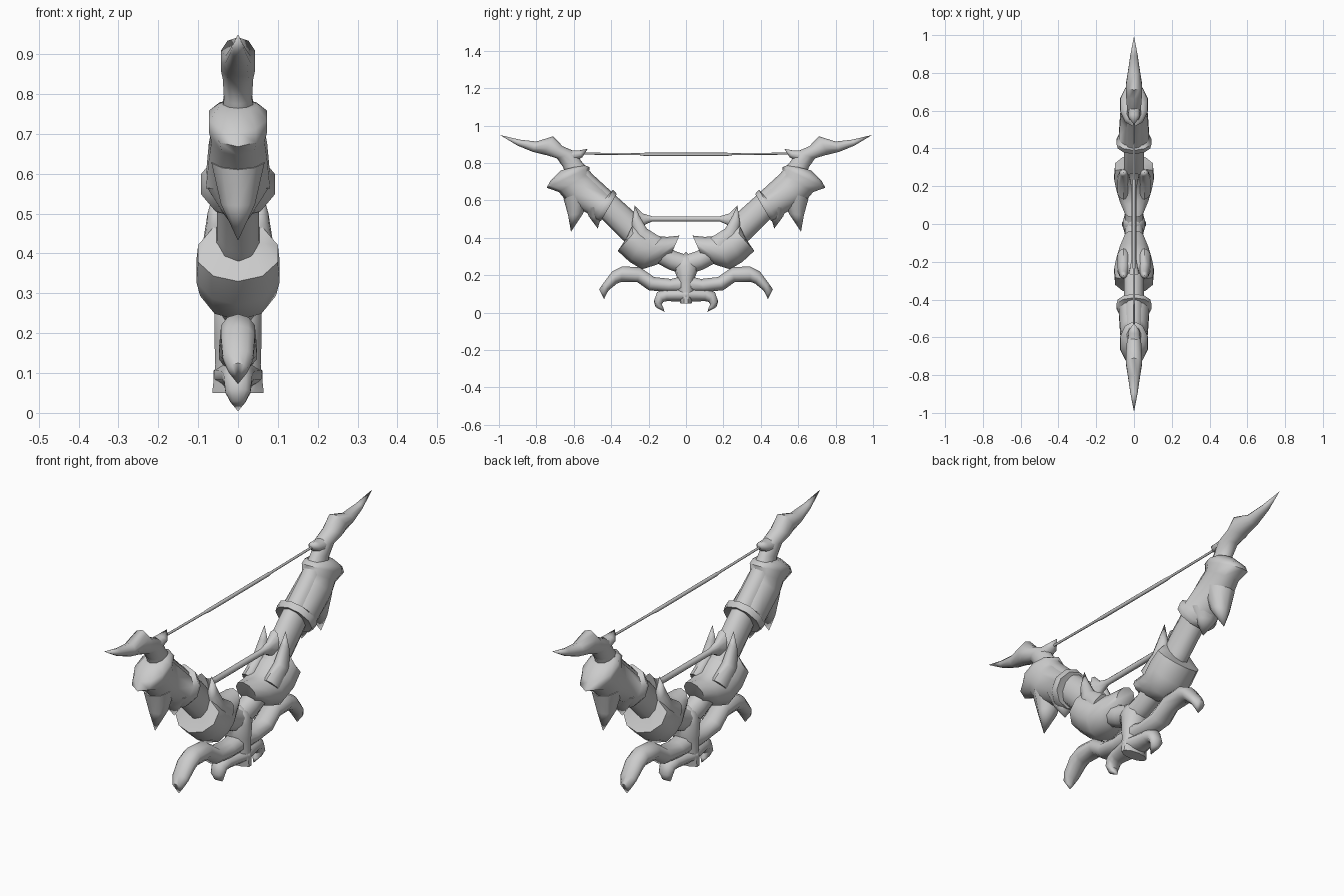
import bpy, bmesh, math
from mathutils import Vector

grey = bpy.data.materials.new("plain_grey")
grey.diffuse_color = (0.6, 0.6, 0.6, 1)
SIDES = 10


def loft(name, stations, tip=None, x=0.0, mirror=(False, True, False)):
    """Skin oval rings; each station is (y1, z1, y2, z2, half width in x)."""
    bm = bmesh.new()
    rings = []
    for y1, z1, y2, z2, hx in stations:
        a, b = Vector((x, y1, z1)), Vector((x, y2, z2))
        mid, half = (a + b) / 2, (a - b) / 2
        ring = []
        for i in range(SIDES):
            t = 2 * math.pi * i / SIDES
            ring.append(bm.verts.new(mid + half * math.cos(t) + Vector((hx * math.sin(t), 0, 0))))
        rings.append(ring)
    for r, s in zip(rings, rings[1:]):
        for i in range(SIDES):
            j = (i + 1) % SIDES
            bm.faces.new((r[i], r[j], s[j], s[i]))
    bm.faces.new(rings[0])
    if tip:
        p = bm.verts.new((x, tip[0], tip[1]))
        for i in range(SIDES):
            bm.faces.new((rings[-1][i], rings[-1][(i + 1) % SIDES], p))
    else:
        bm.faces.new(rings[-1])
    bmesh.ops.recalc_face_normals(bm, faces=bm.faces)
    mesh = bpy.data.meshes.new(name)
    bm.to_mesh(mesh)
    bm.free()
    mesh.materials.append(grey)
    ob = bpy.data.objects.new(name, mesh)
    bpy.context.collection.objects.link(ob)
    if any(mirror):
        m = ob.modifiers.new("mirror", 'MIRROR')
        m.use_axis = mirror
        m.use_mirror_merge = False
    bpy.ops.object.select_all(action='DESELECT')
    ob.select_set(True)
    bpy.context.view_layer.objects.active = ob
    bpy.ops.object.shade_smooth_by_angle(angle=math.radians(50))
    return ob


# Curved limb ending in a horn
loft("limb", [
    (0, .31, 0, .20, .05), (.06, .33, .09, .23, .05), (.20, .43, .26, .32, .06),
    (.28, .54, .35, .40, .055), (.38, .63, .45, .50, .055), (.50, .74, .62, .62, .055),
    (.56, .81, .655, .775, .037), (.59, .86, .69, .825, .04), (.66, .89, .745, .842, .045),
    (.71, .943, .76, .845, .045), (.80, .915, .82, .86, .033), (.89, .925, .90, .893, .02),
], tip=(.995, .95))

# Small thorn where the string is tied
loft("string_thorn", [(.64, .87, .62, .80, .035), (.58, .866, .555, .83, .03)], tip=(.525, .876))

# Upper sleeve with a rolled lip at each end
loft("sleeve", [
    (.385, .615, .445, .51, .07), (.37, .635, .455, .49, .09), (.39, .658, .485, .49, .097),
    (.41, .635, .505, .52, .085), (.50, .725, .63, .585, .077), (.52, .745, .68, .645, .07),
    (.515, .778, .745, .668, .077), (.54, .788, .725, .705, .076), (.57, .785, .67, .76, .05),
])
loft("sleeve_outer_spike", [(.50, .66, .655, .61, .07), (.55, .53, .63, .52, .045)], tip=(.615, .432))
loft("sleeve_inner_spike", [(.43, .57, .54, .56, .08), (.455, .505, .52, .515, .045)], tip=(.472, .45))

# Lower guard with flared rim
loft("guard", [
    (.035, .412, .085, .30, .05), (.10, .405, .16, .255, .08), (.16, .41, .235, .232, .10),
    (.20, .44, .30, .27, .11), (.24, .47, .365, .33, .105), (.27, .50, .325, .385, .07),
])
loft("guard_blade", [
    (.13, .40, .22, .30, .035), (.21, .45, .27, .38, .035), (.25, .52, .29, .47, .022),
], tip=(.275, .575), x=.055, mirror=(True, True, False))

# Cross bar with flared ends, and the string
loft("cross_bar", [
    (-.27, .57, -.25, .44, .03), (-.23, .53, -.22, .47, .02), (-.18, .515, -.18, .488, .014),
    (.18, .515, .18, .488, .014), (.23, .53, .22, .47, .02), (.27, .57, .25, .44, .03),
], mirror=(False, False, False))
loft("string", [
    (-.57, .856, -.57, .845, .005), (-.25, .853, -.25, .842, .006), (-.22, .855, -.22, .838, .008),
    (.22, .855, .22, .838, .008), (.25, .853, .25, .842, .006), (.57, .856, .57, .845, .005),
], mirror=(False, False, False))

# Central boss
loft("boss", [
    (-.03, .05, .03, .05, .068), (-.05, .12, .05, .12, .06), (-.045, .18, .045, .18, .062),
    (-.07, .25, .07, .25, .062), (-.04, .29, .04, .29, .045),
], tip=(0, .325), mirror=(False, False, False))

# Curved arms and short hooked claws below
loft("side_arm", [
    (0, .20, 0, .10, .05), (.08, .18, .10, .11, .05), (.17, .19, .20, .12, .05),
    (.245, .242, .26, .163, .045), (.34, .248, .345, .165, .045), (.395, .22, .37, .155, .045),
    (.44, .16, .415, .118, .04), (.465, .125, .43, .09, .025),
], tip=(.438, .072))
loft("claw", [
    (0, .13, 0, .06, .065), (.055, .13, .06, .06, .05), (.11, .127, .10, .062, .042),
    (.155, .11, .12, .058, .037), (.172, .06, .13, .045, .033), (.163, .03, .12, .025, .02),
], tip=(.115, .004))
